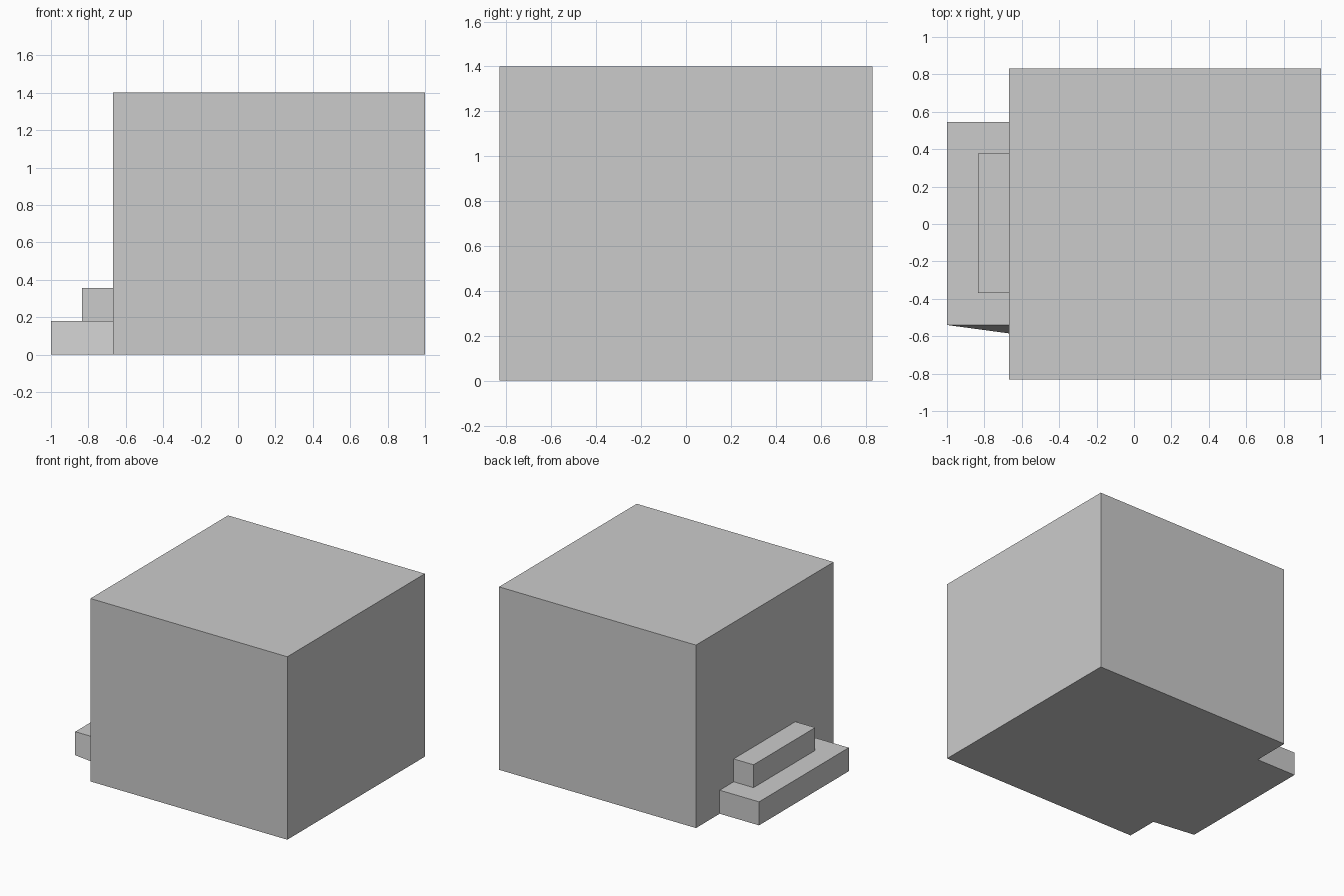
import bpy
import bmesh

if "Cube" in bpy.data.objects:
    bpy.data.objects.remove(bpy.data.objects["Cube"])


def box(name, x, y, z, tweak=None):
    """Axis-aligned box from (min, max) ranges; tweak may shift vertices."""
    bm = bmesh.new()
    bmesh.ops.create_cube(bm, size=2)
    for v in bm.verts:
        low = [c < 0 for c in v.co]
        v.co = [r[0] if is_low else r[1] for r, is_low in zip((x, y, z), low)]
        if tweak:
            tweak(v, low)
    mesh = bpy.data.meshes.new(name)
    bm.to_mesh(mesh)
    bm.free()
    obj = bpy.data.objects.new(name, mesh)
    bpy.context.collection.objects.link(obj)
    return obj


WALL = -0.667  # face of the main block that the steps lean against


# The front inner foot of the lower step flares slightly outwards
def flare(v, low):
    if not low[0] and low[1] and low[2]:
        v.co.y = -0.585


# Main block
box("main_block", (WALL, 1.0), (-0.832, 0.832), (0, 1.4))

# Two entrance steps on the left side
box("lower_step", (-1.0, WALL), (-0.54, 0.545), (0, 0.18), flare)
box("upper_step", (-0.835, WALL), (-0.37, 0.376), (0.18, 0.355))
